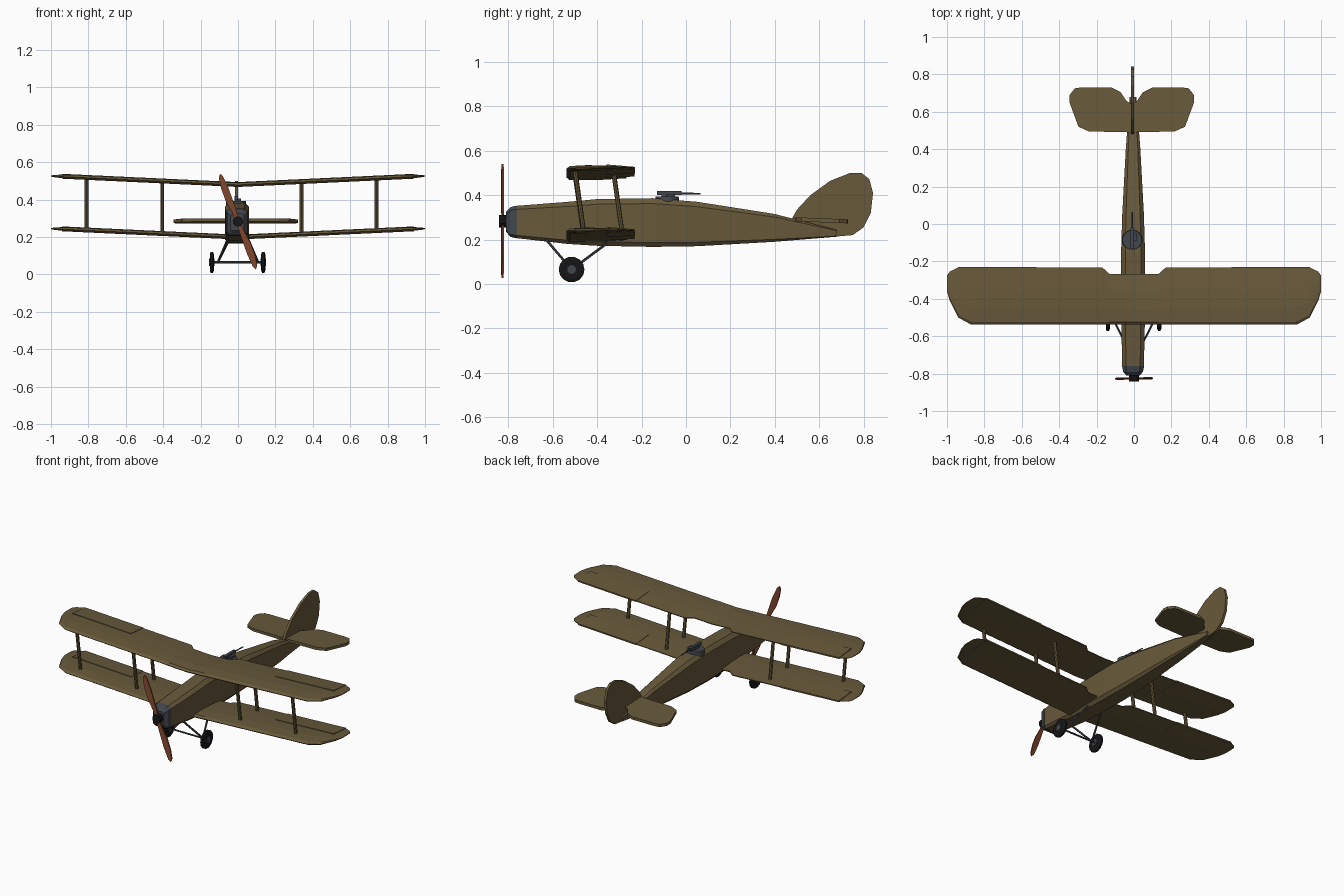
import bpy, bmesh, math
from mathutils import Vector, Matrix

cube = bpy.data.objects.get("Cube")
if cube:
    bpy.data.objects.remove(cube, do_unlink=True)


def material(name, rgb):
    m = bpy.data.materials.new(name)
    m.diffuse_color = (*rgb, 1)
    m.use_nodes = True
    m.node_tree.nodes["Principled BSDF"].inputs["Base Color"].default_value = (*rgb, 1)
    return m


OLIVE = material("olive fabric", (0.138, 0.1, 0.043))
GREY = material("gunmetal grey", (0.055, 0.061, 0.072))
BLACK = material("tyre black", (0.008, 0.008, 0.009))
WOOD = material("propeller wood", (0.22, 0.062, 0.026))


def finish(name, bm, mat):
    bmesh.ops.recalc_face_normals(bm, faces=bm.faces)
    me = bpy.data.meshes.new(name)
    bm.to_mesh(me)
    bm.free()
    me.materials.append(mat)
    ob = bpy.data.objects.new(name, me)
    bpy.context.collection.objects.link(ob)
    return ob


def loft(name, rings, mat):
    """Skin a row of equal-sized closed rings and cap both ends."""
    bm = bmesh.new()
    rows = [[bm.verts.new(p) for p in ring] for ring in rings]
    n = len(rows[0])
    for a, b in zip(rows, rows[1:]):
        for i in range(n):
            j = (i + 1) % n
            bm.faces.new((a[i], a[j], b[j], b[i]))
    bm.faces.new(rows[0])
    bm.faces.new(rows[-1])
    return finish(name, bm, mat)


def rod(name, a, b, r, mat, sides=8, r2=None):
    a, b = Vector(a), Vector(b)
    d = b - a
    bm = bmesh.new()
    m = Matrix.Translation((a + b) / 2) @ d.to_track_quat('Z', 'Y').to_matrix().to_4x4()
    bmesh.ops.create_cone(bm, cap_ends=True, segments=sides, radius1=r,
                          radius2=r if r2 is None else r2, depth=d.length, matrix=m)
    return finish(name, bm, mat)


def box(name, center, size, mat):
    bm = bmesh.new()
    bmesh.ops.create_cube(bm, size=1, matrix=Matrix.Translation(center) @ Matrix.Diagonal((*size, 1)))
    return finish(name, bm, mat)


def plate(name, outline, thick, place, mat):
    """Flat outline extruded both ways; place(u, v, w) maps to space."""
    return loft(name, [[place(u, v, w) for u, v in outline] for w in (-thick / 2, thick / 2)], mat)


# Fuselage: chamfered sections along y (y, bottom, top, half width)
def section(y, zb, zt, w):
    c = (zt - zb) * 0.11
    half = [(w * 0.65, zt), (w, zt - c), (w, zb + c * 0.8), (w * 0.75, zb)]
    pts = half + [(-x, z) for x, z in reversed(half)]
    return [(x - 0.005, y, z) for x, z in pts]


body = [(-0.76, 0.206, 0.352, 0.058), (-0.53, 0.18, 0.37, 0.063), (-0.4, 0.172, 0.382, 0.064),
        (-0.15, 0.167, 0.386, 0.064), (0.05, 0.17, 0.37, 0.058), (0.4, 0.19, 0.315, 0.039),
        (0.68, 0.213, 0.243, 0.018)]
loft("fuselage", [section(*s) for s in body], OLIVE)
nose = [(-0.76, 0.205, 0.353, 0.059), (-0.79, 0.212, 0.346, 0.053), (-0.81, 0.235, 0.325, 0.036)]
loft("engine_cowl", [section(*s) for s in nose], GREY)

# Wings: aerofoil lofted across the span with dihedral
AEROFOIL = [(0, 0), (0.05, 0.011), (0.3, 0.015), (0.65, 0.011), (1, 0.002),
            (1, -0.003), (0.6, -0.01), (0.05, -0.011)]
# x, leading edge, trailing edge, thickness factor
SPAN = [(0.0, -0.538, -0.268, 1), (0.13, -0.538, -0.268, 1), (0.17, -0.538, -0.232, 1),
        (0.87, -0.538, -0.232, 1), (0.94, -0.5, -0.232, 0.75), (0.985, -0.41, -0.255, 0.45),
        (1.0, -0.36, -0.275, 0.2)]
SLOPE = 0.047


def wing(name, z0):
    stations = [(-x, a, b, k) for x, a, b, k in reversed(SPAN[1:])] + SPAN
    loft(name, [[(x, a + (b - a) * t, z0 + SLOPE * abs(x) + h * k) for t, h in AEROFOIL]
                for x, a, b, k in stations], OLIVE)
    # Aileron panels standing slightly proud of the surface
    for side, tag in ((1, "left"), (-1, "right")):
        rings = []
        for x in (0.52, 0.94):
            z = z0 + SLOPE * x
            rings.append([(side * x, y, z + h) for y, h in
                          ((-0.358, 0.015), (-0.23, 0.004), (-0.23, -0.005), (-0.358, -0.011))])
        loft(f"{name}_aileron_{tag}", rings, OLIVE)


wing("lower_wing", 0.198)
wing("upper_wing", 0.479)

# Interplane struts: pairs inboard, single ones outboard
for x, ys, tag in ((-0.405, (-0.46, -0.285), "right_inner"), (0.34, (-0.46, -0.285), "left_inner"),
                   (-0.81, (-0.46,), "right_outer"), (0.74, (-0.46,), "left_outer")):
    z = SLOPE * abs(x)
    for i, y in enumerate(ys):
        rod(f"wing_strut_{tag}_{i + 1}", (x, y, 0.198 + z), (x, y - 0.04, 0.479 + z), 0.0105, OLIVE)

# Tailplane
half = [(0.0, 0.49), (0.23, 0.495), (0.285, 0.52), (0.333, 0.65), (0.332, 0.69), (0.305, 0.725),
        (0.27, 0.73), (0.11, 0.73), (0.06, 0.705), (0.03, 0.66), (0, 0.64)]
outline = half + [(-x, y) for x, y in reversed(half[1:-1])]
plate("tailplane", outline, 0.018, lambda u, v, w: (u - 0.012, v, 0.287 + w - (v - 0.6) * 0.04), OLIVE)

# Fin and rudder
fin = [(0.48, 0.27), (0.48, 0.3), (0.5, 0.335), (0.56, 0.4), (0.65, 0.465), (0.74, 0.5), (0.79, 0.5),
       (0.825, 0.472), (0.842, 0.41), (0.832, 0.32), (0.8, 0.255), (0.75, 0.22), (0.68, 0.214)]
plate("fin_and_rudder", fin, 0.016, lambda u, v, w: (w - 0.008, u, v), OLIVE)

# Propeller: two blades with a twist, and a hub
blade = [(-0.01, 0.0), (-0.012, 0.06), (-0.022, 0.13), (-0.021, 0.2), (-0.012, 0.255), (0.002, 0.274),
         (0.012, 0.255), (0.017, 0.18), (0.014, 0.08), (0.01, 0.0)]
tilt = math.radians(21)
for s, tag in ((1, "upper"), (-1, "lower")):
    def place(u, v, w, s=s):
        x, z = s * u, s * v
        return (x * math.cos(tilt) - z * math.sin(tilt),
                -0.826 + w + 0.15 * s * u, 0.283 + x * math.sin(tilt) + z * math.cos(tilt))
    plate(f"propeller_blade_{tag}", blade, 0.008, place, WOOD)
rod("propeller_hub", (0, -0.842, 0.283), (0, -0.8, 0.283), 0.028, BLACK, 10)

# Undercarriage
WHEEL_Y, WHEEL_Z = -0.515, 0.065
for s, x, tag in ((1, 0.135, "left"), (-1, -0.14, "right")):
    rings = []
    for dx, r in ((-0.011, 0.045), (-0.006, 0.058), (0.006, 0.058), (0.011, 0.045)):
        rings.append([(x + dx, WHEEL_Y + r * math.cos(a), WHEEL_Z + r * math.sin(a))
                      for a in (math.tau * i / 14 for i in range(14))])
    loft(f"wheel_{tag}", rings, BLACK)
    rod(f"wheel_hub_{tag}", (x - 0.014, WHEEL_Y, WHEEL_Z), (x + 0.014, WHEEL_Y, WHEEL_Z), 0.02, GREY, 10)
    foot = (s * 0.108, WHEEL_Y, WHEEL_Z)
    rod(f"gear_strut_front_{tag}", (s * 0.05, -0.63, 0.2), foot, 0.006, GREY, 6)
    rod(f"gear_strut_rear_{tag}", (s * 0.05, -0.36, 0.18), foot, 0.006, GREY, 6)
rod("axle", (-0.14, WHEEL_Y, WHEEL_Z), (0.135, WHEEL_Y, WHEEL_Z), 0.006, GREY, 6)

# Gunner's ring and gun
GX = -0.01
rod("gun_ring", (GX, -0.085, 0.362), (GX, -0.085, 0.393), 0.056, GREY, 16, 0.052)
box("gun_mount", (GX, -0.085, 0.397), (0.02, 0.05, 0.02), GREY)
box("gun_body", (GX, -0.075, 0.41), (0.018, 0.11, 0.018), GREY)
box("gun_magazine", (GX + 0.012, -0.07, 0.4), (0.03, 0.04, 0.012), GREY)
rod("gun_barrel", (GX, -0.03, 0.408), (GX, 0.065, 0.406), 0.004, GREY, 6)
